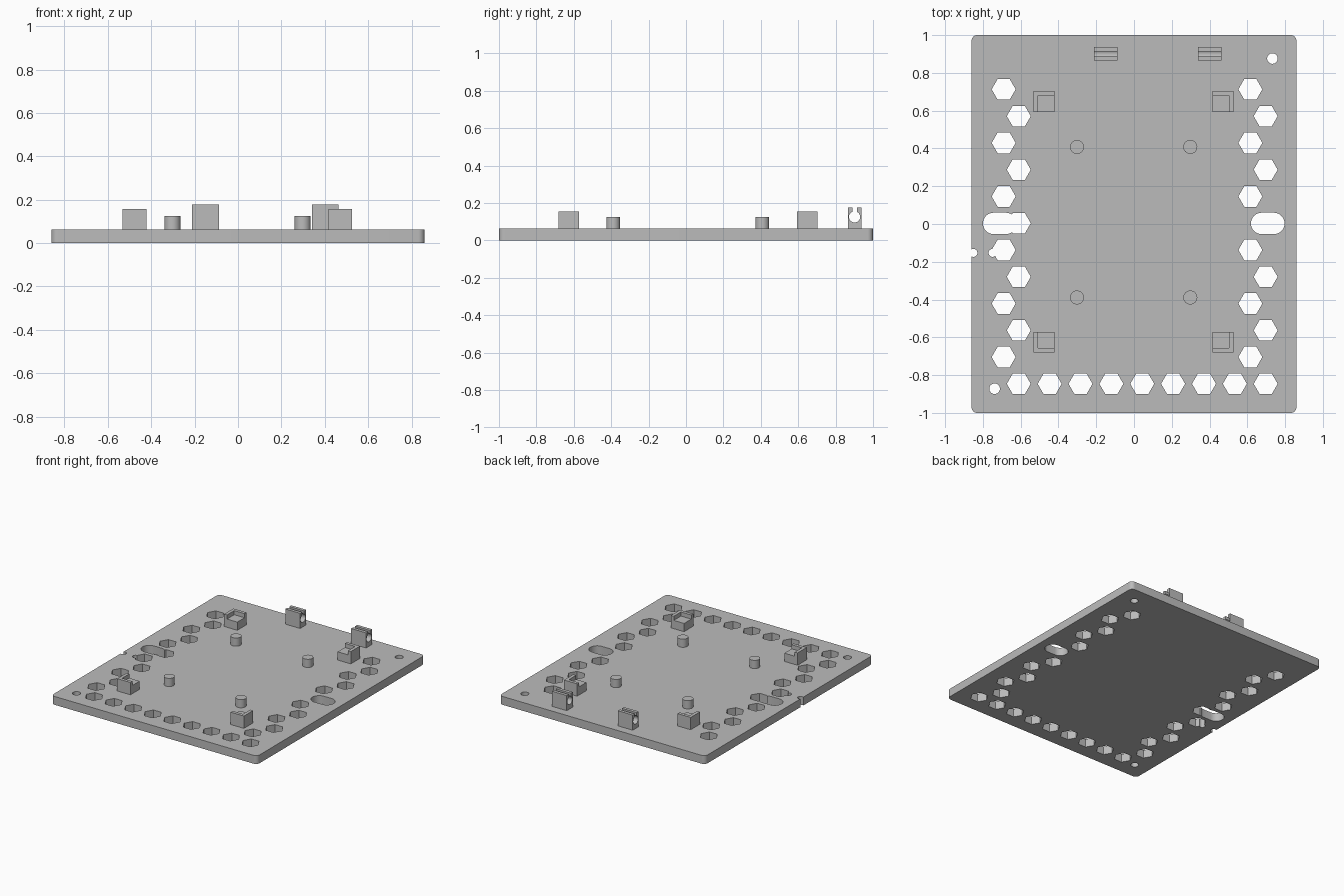
import bpy, bmesh, math
from mathutils import Matrix, Vector

cube = bpy.data.objects.get("Cube")
if cube:
    bpy.data.objects.remove(cube, do_unlink=True)

grey = bpy.data.materials.new("plain grey")
grey.use_nodes = True
grey.diffuse_color = (0.5, 0.5, 0.5, 1)
grey.node_tree.nodes["Principled BSDF"].inputs["Base Color"].default_value = (0.5, 0.5, 0.5, 1)

PLATE_TOP = 0.063
SINK = 0.05          # raised parts start inside the plate
NOTCH_Z, BRACKET_Z, CLIP_Z = 0.125, 0.156, 0.177


def arc(x, y, r, start, end, steps):
    """Points along an arc, angles in degrees."""
    span = math.radians(end - start)
    angles = [math.radians(start) + span * i / steps for i in range(steps + 1)]
    return [(x + r * math.cos(a), y + r * math.sin(a)) for a in angles]


def circle(x, y, r, sides=32):
    return arc(x, y, r, 0, 360, sides)[:-1]


def slot(x0, x1, y, r):
    return arc(x1 - r, y, r, -90, 90, 16) + arc(x0 + r, y, r, 90, 270, 16)


def prisms(name, outlines, matrix=Matrix()):
    """One object of straight prisms, each given as (outline, bottom, top)."""
    bm = bmesh.new()
    for outline, low, high in outlines:
        face = bm.faces.new([bm.verts.new((x, y, low)) for x, y in outline])
        out = bmesh.ops.extrude_face_region(bm, geom=[face])
        moved = [v for v in out["geom"] if isinstance(v, bmesh.types.BMVert)]
        bmesh.ops.translate(bm, verts=moved, vec=Vector((0, 0, high - low)))
    bmesh.ops.recalc_face_normals(bm, faces=bm.faces[:])
    bm.transform(matrix)
    mesh = bpy.data.meshes.new(name)
    bm.to_mesh(mesh)
    bm.free()
    mesh.materials.append(grey)
    obj = bpy.data.objects.new(name, mesh)
    bpy.context.collection.objects.link(obj)
    return obj


def select(obj):
    bpy.ops.object.select_all(action="DESELECT")
    obj.select_set(True)
    bpy.context.view_layer.objects.active = obj


def smooth(obj):
    select(obj)
    bpy.ops.object.shade_smooth_by_angle(angle=math.radians(30))


# Base plate with rounded corners
R = 0.03
outline = []
for i, (sx, sy) in enumerate([(1, 1), (-1, 1), (-1, -1), (1, -1)]):
    outline += arc(sx * (0.86 - R), sy * (1 - R), R, 90 * i, 90 * i + 90, 8)
plate = prisms("base_plate", [(outline, 0, PLATE_TOP)])

# Hexagonal holes: staggered side columns and a front row
STEP = 0.2835
hexes = []
for i in range(6):
    y = 0.713 - STEP * i
    hexes += [(-0.69, y), (0.616, y)]
for i in range(5):
    y = 0.571 - STEP * i
    hexes.append((-0.61, y))
    if i != 2:
        hexes.append((0.697, y))
hexes += [(-0.61 + 0.1634 * i, -0.846) for i in range(9)]

# Round holes, cable notch and the two long slots
rounds = [(0.733, 0.876, 0.028), (-0.738, -0.872, 0.028),
          (-0.85, -0.153, 0.021), (-0.749, -0.153, 0.021)]
groups = {
    "hexagon_cutter": [circle(x, y, 0.0635, 6) for x, y in hexes],
    "slot_cutter": [slot(-0.80, -0.622, 0.003, 0.057), slot(0.619, 0.797, 0.003, 0.057)],
    "round_cutter": [circle(*c) for c in rounds],
}
for name, shapes in groups.items():
    cutter = prisms(name, [(s, -0.1, 0.2) for s in shapes])
    cutter.hide_render = True
    cut = plate.modifiers.new(name, "BOOLEAN")
    cut.operation, cut.solver, cut.object = "DIFFERENCE", "EXACT", cutter
    select(plate)
    bpy.ops.object.modifier_apply(modifier=name)
    bpy.data.objects.remove(cutter, do_unlink=True)
smooth(plate)

# Support pegs
for side, x in (("right", -0.302), ("left", 0.298)):
    for end, y in (("back", 0.408), ("front", -0.389)):
        smooth(prisms(f"peg_{end}_{side}", [(circle(x, y, 0.037), SINK, NOTCH_Z)]))

# Corner brackets: an outer L wall around a lower ledge facing the centre
S, W = 0.11, 0.024
wall = [(0, 0), (S, 0), (S, S), (S - W, S), (S - W, W), (0, W)]
wall = [(0, S), (0, S - W), (S - W, S - W), (S - W, 0), (S, 0), (S, S)]
ledge = [(0, 0), (S - W, 0), (S - W, S - W), (0, S - W)]
for side, sx, x in (("right", -1, -0.422), ("left", 1, 0.416)):
    for end, sy, y in (("back", 1, 0.594), ("front", -1, -0.571)):
        def place(shape):
            return [(x + sx * u, y + sy * v) for u, v in shape]
        prisms(f"bracket_{end}_{side}",
               [(place(wall), SINK, BRACKET_Z), (place(ledge), SINK, NOTCH_Z)])

# Cable clips: keyhole profile in y and z, extruded along x
H, G, HOLE, HOLE_Z = 0.036, 0.012, 0.03, 0.126
tilt = math.degrees(math.asin(G / HOLE))
keyhole = arc(0, HOLE_Z, HOLE, 90 + tilt, 450 - tilt, 28)
profile = [(H, SINK), (H, CLIP_Z), (G, CLIP_Z)] + keyhole[::-1]
profile += [(-G, CLIP_Z), (-H, CLIP_Z), (-H, SINK)]
turn = Matrix(((0, 0, 1, 0), (1, 0, 0, 0.901), (0, 1, 0, 0), (0, 0, 0, 1)))
for side, x in (("right", -0.211), ("left", 0.34)):
    smooth(prisms(f"cable_clip_{side}", [(profile, x, x + 0.124)], turn))
